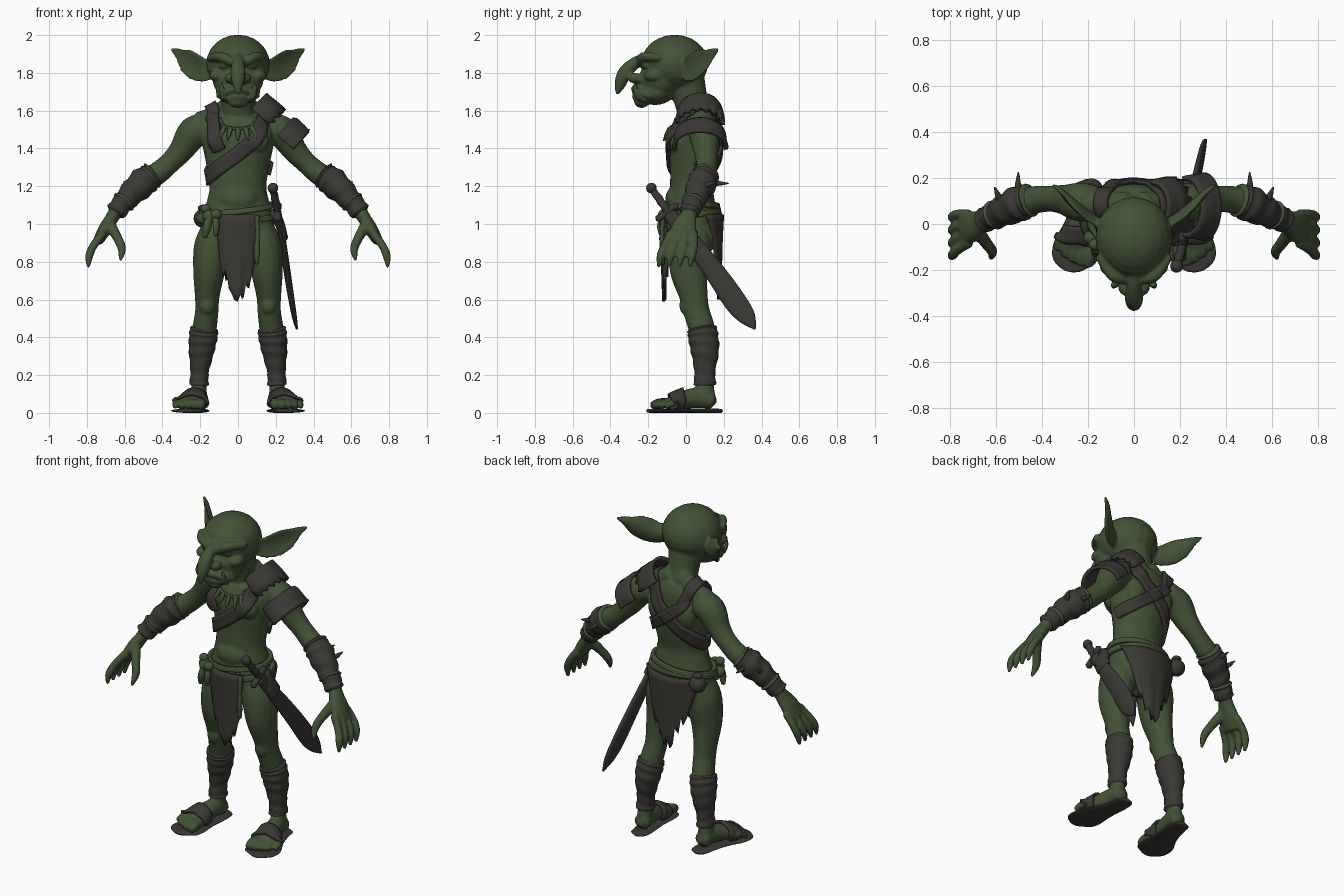
import bpy, bmesh, math
from mathutils import Vector as V, Matrix
from mathutils.bvhtree import BVHTree

def material(name, rgb):
    m = bpy.data.materials.new(name)
    m.diffuse_color = (*rgb, 1)
    return m
SKIN = material("green_skin", (.056, .086, .036))
GEAR = material("dark_leather", (.042, .040, .034))
X, Y, Z = V((1, 0, 0)), V((0, 1, 0)), V((0, 0, 1))

def finish(name, bm, mat, thick=0, smooth=0):
    bmesh.ops.recalc_face_normals(bm, faces=bm.faces[:])
    for f in bm.faces:
        f.smooth = True
    me = bpy.data.meshes.new(name)
    bm.to_mesh(me)
    bm.free()
    me.materials.append(mat)
    ob = bpy.data.objects.new(name, me)
    bpy.context.collection.objects.link(ob)
    if smooth:
        md = ob.modifiers.new("soften", 'SMOOTH')
        md.iterations = smooth
    if thick:
        md = ob.modifiers.new("thickness", 'SOLIDIFY')
        md.thickness, md.offset = thick, 0
    return ob

def spline(pts, sub, closed=False):
    n, out = len(pts), []
    for i in range(n if closed else n - 1):
        g = [pts[j % n] if closed else pts[max(0, min(n - 1, j))] for j in range(i - 1, i + 3)]
        for k in range(sub):
            t = k / sub
            out.append([.5 * (2*b + (c - a)*t + (2*a - 5*b + 4*c - d)*t*t + (3*b - a - 3*c + d)*t**3)
                        for a, b, c, d in zip(*g)])
    return out if closed else out + [list(pts[-1])]

def tube(bm, pts, hint, m=1, sub=4, n=16, ridge=0, turns=0, bend=0):
    """Smooth tube through (x,y,z,ra,rb); ra lies along hint."""
    pts = spline([p if len(p) == 5 else (*p, p[3]) for p in pts], sub)
    flip = lambda p: (p.x * m, p.y, p.z)
    rings, L = [], len(pts)
    for i, p in enumerate(pts):
        c = V(p[:3])
        t = (V(pts[min(i + 1, L - 1)][:3]) - V(pts[max(i - 1, 0)][:3])).normalized()
        s = (hint - t * hint.dot(t)).normalized()
        b = t.cross(s)
        ring = []
        for k in range(n):
            a = 2 * math.pi * k / n
            r = 1 + ridge * math.sin(2 * math.pi * turns * i / L + a)
            q = c + s * p[3] * r * math.cos(a) + b * (p[4] * r * math.sin(a) + bend * p[3] * math.cos(a)**2)
            ring.append(bm.verts.new(flip(q)))
        if i in (0, L - 1):
            pole = bm.verts.new(flip(c + t * min(p[3:]) * (.6 if i else -.6)))
            for k in range(n):
                bm.faces.new((ring[k], ring[(k + 1) % n], pole))
        rings.append(ring)
    for a, b in zip(rings, rings[1:]):
        for k in range(n):
            bm.faces.new((a[k], a[(k + 1) % n], b[(k + 1) % n], b[k]))

def ball(bm, c, r):
    bmesh.ops.create_uvsphere(bm, u_segments=20, v_segments=12, radius=1,
                              matrix=Matrix.Translation(c) @ Matrix.Diagonal((*r, 1)))

def sheet(bm, rows):
    vs = [[bm.verts.new(p) for p in r] for r in rows]
    for a, b in zip(vs, vs[1:]):
        for k in range(len(a) - 1):
            bm.faces.new((a[k], a[k + 1], b[k + 1], b[k]))

# ---- body: overlapping volumes fused by a voxel remesh ----
bm = bmesh.new()
tube(bm, [(0, .03, .88, .11, .09), (0, .03, .95, .18, .125), (0, .03, 1.03, .188, .138), (0, .03, 1.12, .165, .122),
          (0, .03, 1.2, .15, .115), (0, .04, 1.3, .165, .125), (0, .045, 1.4, .185, .135),
          (0, .05, 1.48, .19, .13), (0, .07, 1.55, .16, .105), (0, .07, 1.6, .1, .08)], X, n=28)
tube(bm, [(0, .07, 1.5, .1), (0, .035, 1.62, .088), (0, 0, 1.76, .1)], X)
ball(bm, (0, -.04, 1.13), (.11, .07, .08))
# skull, jaw, chin
ball(bm, (0, -.06, 1.85), (.168, .178, .152))
ball(bm, (0, -.14, 1.76), (.135, .115, .1))
ball(bm, (0, -.165, 1.70), (.118, .105, .07))
ball(bm, (0, -.235, 1.65), (.058, .04, .036))
# hooked nose
tube(bm, [(0, -.2, 1.885, .025), (0, -.265, 1.855, .032), (0, -.322, 1.805, .04, .036), (0, -.347, 1.745, .032),
          (0, -.364, 1.688, .01)], X)
# lips, turned down at the corners
tube(bm, [(-.105, -.19, 1.675, .014), (-.07, -.245, 1.7, .018), (0, -.272, 1.715, .02), (.07, -.245, 1.7, .018),
          (.105, -.19, 1.675, .014)], Z)
tube(bm, [(-.085, -.215, 1.655, .012), (0, -.27, 1.675, .018), (.085, -.215, 1.655, .012)], Z)
for m in (-1, 1):
    # brow, cheek, eye, nostril, tusk
    tube(bm, [(.02, -.24, 1.85, .024), (.09, -.225, 1.885, .026), (.15, -.14, 1.88, .02)], Z, m)
    ball(bm, (m*.11, -.17, 1.785), (.042, .055, .032))
    ball(bm, (m*.07, -.205, 1.838), (.034, .03, .02))
    ball(bm, (m*.04, -.27, 1.772), (.03, .04, .028))
    tube(bm, [(.075, -.25, 1.665, .018), (.088, -.268, 1.71, .014), (.085, -.272, 1.75, .006)], X, m)
    # ear, cupped forwards
    tube(bm, [(.13, -.005, 1.815, .05, .02), (.19, .035, 1.82, .07, .016), (.255, .09, 1.86, .07, .014),
              (.31, .14, 1.9, .032, .012), (.352, .17, 1.925, .008)], Z, m, bend=.35)
    # chest, shoulder blade, collar bone, neck muscle, buttock
    ball(bm, (m*.08, -.05, 1.435), (.085, .042, .06))
    ball(bm, (m*.09, .13, 1.43), (.07, .05, .09))
    tube(bm, [(.02, -.04, 1.53, .016), (.1, -.03, 1.55, .016), (.18, .05, 1.56, .02)], Z, m)
    tube(bm, [(.03, .08, 1.63, .06), (.11, .085, 1.575, .055), (.2, .09, 1.535, .06)], Y, m)
    ball(bm, (m*.085, .09, .94), (.085, .08, .1))
    # arm
    tube(bm, [(.16, .09, 1.51, .075), (.235, .095, 1.485, .085), (.3, .105, 1.39, .066), (.36, .11, 1.325, .057),
              (.43, .105, 1.265, .06), (.5, .09, 1.23, .062), (.58, .05, 1.15, .05), (.635, .025, 1.08, .04),
              (.67, .01, 1.03, .045, .035)], Y, m)
    # hand, fingers, thumb
    tube(bm, [(.655, .015, 1.05, .042, .034), (.7, -.01, .98, .068, .036), (.74, -.025, .91, .072, .028)], Y, m)
    for y in (.045, 0, -.045, -.088):
        tube(bm, [(.715, y*.9, .95, .024), (.765, y*1.15 - .01, .885, .022), (.788, y*1.25 - .025, .83, .022),
                  (.792, y*1.25 - .035, .772, .009)], Y, m, n=10)
    tube(bm, [(.68, -.03, 1.0, .032), (.64, -.085, .93, .026), (.615, -.12, .87, .023), (.622, -.15, .81, .01)], Y, m, n=10)
    # leg
    tube(bm, [(.1, .03, .97, .09, .11), (.135, .02, .88, .098, .113), (.153, .015, .75, .085, .1),
              (.163, .04, .62, .066, .076), (.165, .055, .54, .062, .07), (.178, .085, .44, .064, .07),
              (.193, .1, .33, .058, .066), (.205, .1, .2, .038, .045), (.208, .1, .09, .045, .055)], X, m)
    ball(bm, (m*.162, -.005, .57), (.04, .03, .05))
    # foot and toes
    tube(bm, [(.206, .14, .065, .048, .045), (.214, .06, .08, .048, .055), (.235, -.03, .065, .062, .045),
              (.25, -.1, .047, .078, .03)], X, m)
    for i in range(5):
        x, y = .195 + .033 * i, -.178 + .003 * i + .0035 * i * i
        r = .027 - .002 * i
        tube(bm, [(x*.9 + .02, -.06, .05, r), (x, y + .04, .052, r), (x + .004, y, .036, r*.9)], X, m, n=10)
body = finish("body", bm, SKIN)
md = body.modifiers.new("fuse", 'REMESH')
md.mode, md.voxel_size, md.use_smooth_shade = 'VOXEL', .008, True
md = body.modifiers.new("soften", 'SMOOTH')
md.iterations = 3
bpy.context.view_layer.update()
tree = BVHTree.FromObject(body, bpy.context.evaluated_depsgraph_get())

def ribbon(name, pts, width, mat, closed=False, off=.01, thick=.018):
    """Strap that hugs the body along the waypoints."""
    path = [V(p) for p in spline(pts, 10, closed)]
    n, rows = len(path), []
    for i, p in enumerate(path):
        loc, nor = tree.find_nearest(p)[:2]
        a, b = (path[(i - 1) % n], path[(i + 1) % n]) if closed else (path[max(i - 1, 0)], path[min(i + 1, n - 1)])
        s = (b - a).cross(nor).normalized()
        row = []
        for k in (-.5, -.25, 0, .25, .5):
            l, q = tree.find_nearest(loc + s * width * k)[:2]
            row.append(l + q * off)
        rows.append(row)
    bm = bmesh.new()
    sheet(bm, rows + rows[:1] if closed else rows)
    bmesh.ops.remove_doubles(bm, verts=bm.verts[:], dist=.0005)
    return finish(name, bm, mat, thick, 2)

# ---- harness, belt ropes ----
ribbon("chest_sash", [(-.17, .03, 1.24), (-.12, -.08, 1.29), (0, -.12, 1.37), (.1, -.1, 1.46), (.14, 0, 1.58),
                      (.12, .12, 1.58), (.05, .18, 1.46), (-.06, .17, 1.36), (-.15, .1, 1.27)], .085, GEAR, True)
ribbon("shoulder_strap", [(-.1, -.1, 1.38), (-.13, -.06, 1.5), (-.13, .02, 1.6), (-.13, .1, 1.6), (-.09, .17, 1.5),
                          (0, .18, 1.42), (.12, .14, 1.33), (.17, .05, 1.29)], .075, GEAR)
for j, dz in enumerate((0, .035)):
    ribbon("belt_rope_%d" % j, [(.19*math.cos(a), .03 + .15*math.sin(a), 1.045 + dz + .025*math.sin(a + j))
                                for a in [k*math.pi/6 for k in range(12)]], .03, SKIN, True, .012, .024)

# ---- necklace of teeth ----
bm = bmesh.new()
ring = [V((.11*math.sin(a), -.1, 1.575 - .065*math.cos(a))) for a in [k*.2 for k in range(-7, 8)]]
cord = []
for i, p in enumerate(ring):
    l, q = tree.find_nearest(p)[:2]
    c = l + q*.008
    cord.append((*c, .008))
    if i % 2 and 2 < i < 13:
        d = V((p.x*.35, -.035, -.065))
        tube(bm, [(*c, .013), (*(c + d*.5), .012), (*(c + d), .003)], X, n=8)
tube(bm, cord, Y, n=8, sub=2)
finish("tooth_necklace", bm, SKIN)

# ---- shoulder armour on the left side: collar plate and flared flange ----
A, U, C = V((.755, 0, -.655)), V((.655, 0, .755)), V((.2, .075, 1.5))
def armour(name, prof, lim, jag=0):
    bm, rows = bmesh.new(), []
    for t, r, w in prof:
        row = []
        for k in range(33):
            f = lim * (k / 16 - 1)
            j = jag * (k % 4 - 1.5) if (t, r, w) == prof[-1] else 0
            row.append(C + A*(t + j) + U*r*math.cos(f) + Y*w*math.sin(f))
        rows.append(row)
    sheet(bm, rows)
    finish(name, bm, GEAR, .02)
armour("armour_collar", [(-.165, .108, .1), (-.15, .105, .11), (-.09, .108, .12), (-.04, .108, .122)], 1.6, .008)
armour("armour_flange", [(.03, .1, .122), (.05, .11, .128), (.1, .108, .132), (.125, .104, .135), (.14, .11, .14)], 1.75)

# ---- loincloth, front and back, with ragged hems ----
def cloth(name, side, w0, w1, hem):
    bm, rows, n = bmesh.new(), [], len(hem)
    for v in range(11):
        row = []
        for u in range(n):
            k, s = 2*u/(n - 1) - 1, v/10
            x = k * (w0 + (w1 - w0)*s)
            y = .03 + side * .165 * math.sqrt(1 - (x/.215)**2) + .006*math.sin(u*1.7)*s - side*.02*s
            row.append((x - .003, y, 1.05 + (hem[u] - 1.05)*s))
        rows.append(row)
    sheet(bm, rows)
    finish(name, bm, GEAR, .014)
cloth("front_loincloth", -1, .115, .09, [.79, .72, .76, .66, .63, .6, .59, .63, .61, .68, .66, .74, .8])
cloth("back_loincloth", 1, .19, .11, [.82, .76, .8, .7, .73, .63, .6, .65, .6, .68, .66, .75, .72, .82])

# ---- belt knot, tassel and pouch ----
bm = bmesh.new()
for x, y, z, r in ((-.15, -.1, 1.04, .035), (-.185, -.06, 1.03, .032), (-.115, -.12, 1.05, .028), (-.17, -.09, 1.08, .025)):
    ball(bm, (x, y, z), (r*1.1, r, r))
tube(bm, [(-.15, -.11, 1.04, .02), (-.165, -.12, .98, .022), (-.175, -.115, .93, .012)], X)
tube(bm, [(-.12, -.12, 1.04, .016), (-.115, -.135, .99, .018), (-.12, -.13, .94, .012)], X)
tube(bm, [(.1, -.12, 1.04, .012), (.103, -.128, .95, .012), (.1, -.125, .86, .016), (.1, -.125, .79, .01)], X, ridge=.15, turns=5)
finish("belt_knot_and_tassel", bm, SKIN)
bm = bmesh.new()
ball(bm, (-.185, .15, 1.03), (.05, .048, .05))
ball(bm, (-.185, .15, 1.085), (.028, .028, .018))
finish("belt_pouch", bm, GEAR)

# ---- sword ----
bm = bmesh.new()
W = V((0, .8, .6))
tube(bm, [(.213, -.09, 1.055, .034, .018), (.235, .02, .92, .044, .018), (.262, .16, .735, .055, .018),
          (.285, .26, .59, .06, .015), (.3, .325, .505, .045, .012), (.312, .365, .445, .006)], W, sub=6)
tube(bm, [(.186, -.18, 1.185, .018), (.2, -.13, 1.115, .021), (.213, -.085, 1.05, .018)], W, ridge=.08, turns=4)
tube(bm, [(.208, -.15, 1.025, .02), (.21, -.1, 1.062, .017), (.212, -.05, 1.1, .02)], X)
ball(bm, (.185, -.183, 1.19), (.028, .028, .028))
tube(bm, [(.19, -.02, 1.06, .035), (.225, -.01, .99, .05, .025), (.24, .02, .93, .05, .024)], Y)
finish("sword", bm, GEAR)

for m, side in ((-1, "right"), (1, "left")):
    # bracer with ties and spikes
    bm = bmesh.new()
    tube(bm, [(.465, .1, 1.25, .07), (.5, .088, 1.222, .078), (.56, .06, 1.165, .068), (.61, .035, 1.11, .056),
              (.648, .02, 1.065, .055)], Y, m, sub=10, ridge=.05, turns=4)
    for a, b in (((.505, .13, 1.215), (.502, .225, 1.215)), ((.58, .1, 1.2), (.605, .16, 1.225))):
        tube(bm, [(*a, .016), (*((V(a) + V(b))/2), .012), (*b, .003)], X, m, n=8)
    finish(side + "_bracer", bm, GEAR)
    bm = bmesh.new()
    tube(bm, [(.448, .105, 1.262, .062), (.455, .103, 1.257, .075), (.463, .1, 1.252, .066)], Y, m)
    tube(bm, [(.598, .042, 1.125, .058), (.604, .039, 1.118, .066), (.61, .036, 1.111, .058)], Y, m)
    finish(side + "_bracer_ties", bm, SKIN)
    # shin wrap
    bm = bmesh.new()
    tube(bm, [(.178, .083, .445, .074, .078), (.183, .09, .41, .076, .08), (.193, .1, .33, .068, .075),
              (.203, .1, .22, .049, .056), (.207, .1, .15, .052, .06)], X, m, sub=12, n=24, ridge=.03, turns=6)
    finish(side + "_shin_wrap", bm, GEAR)
    # sandal sole and straps
    bm = bmesh.new()
    tube(bm, [(.206, .19, .011, .02, .01), (.206, .17, .011, .05, .011), (.21, .1, .011, .06, .011), (.228, 0, .011, .072, .011),
              (.25, -.1, .011, .1, .011), (.262, -.165, .011, .09, .011), (.265, -.205, .011, .035, .01)], X, m, n=20)
    finish(side + "_sandal_sole", bm, GEAR)
    ribbon(side + "_sandal_strap", [(m*.165, -.055, .03), (m*.19, -.055, .08), (m*.24, -.05, .115),
                                    (m*.29, -.045, .08), (m*.315, -.04, .03)], .085, GEAR, thick=.016)
